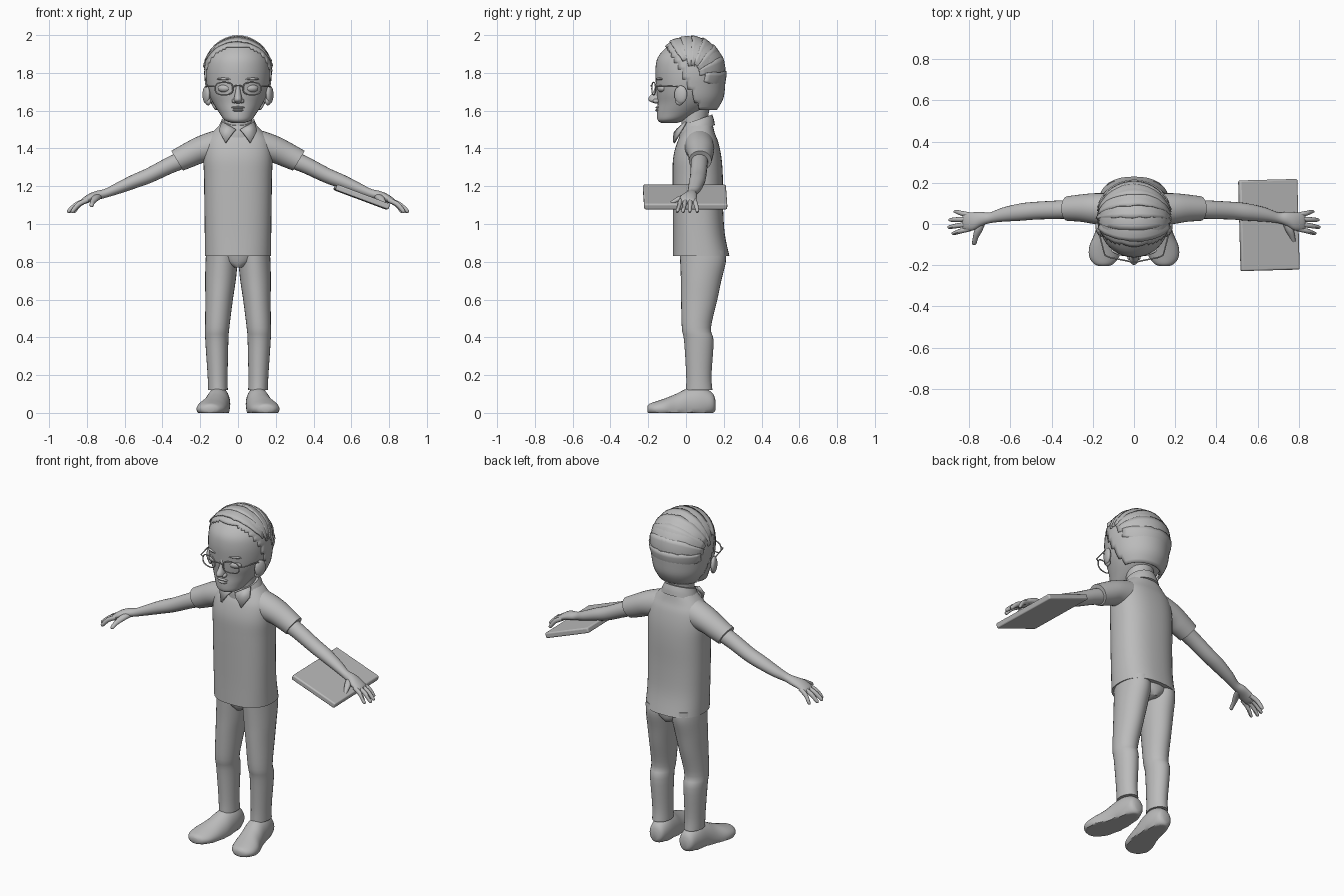
import bpy, bmesh, math, random
from mathutils import Vector

random.seed(4)
cube = bpy.data.objects.get("Cube")
if cube:
    bpy.data.objects.remove(cube, do_unlink=True)

grey = bpy.data.materials.new("plain grey")
grey.use_nodes = True
grey.diffuse_color = (0.5, 0.5, 0.5, 1)
grey.node_tree.nodes["Principled BSDF"].inputs["Base Color"].default_value = (0.5, 0.5, 0.5, 1)


def finish(name, bm, angle=40):
    bmesh.ops.recalc_face_normals(bm, faces=bm.faces)
    me = bpy.data.meshes.new(name)
    bm.to_mesh(me)
    bm.free()
    me.materials.append(grey)
    me.shade_smooth()
    me.set_sharp_from_angle(angle=math.radians(angle))
    ob = bpy.data.objects.new(name, me)
    bpy.context.collection.objects.link(ob)
    return ob


def smooth_sections(sections, steps):
    """Catmull-Rom through the sections; each is padded with a zero shear."""
    rows = [tuple(s) + (0,) * (6 - len(s)) for s in sections]
    out = []
    for i in range(len(rows) - 1):
        a, b, c, d = rows[max(i - 1, 0)], rows[i], rows[i + 1], rows[min(i + 2, len(rows) - 1)]
        for k in range(steps):
            t = k / steps
            out.append([0.5 * (2 * q + (r - p) * t + (2 * p - 5 * q + 4 * r - s) * t * t
                               + (3 * q - p - 3 * r + s) * t ** 3) for p, q, r, s in zip(a, b, c, d)])
    return out + [rows[-1]]


def loft(name, sections, axis="z", side=1, n=28, power=2.0, steps=4, floor=None, keep=None):
    """Sections: position along axis, two centre values, two radii, shear."""
    bm = bmesh.new()
    rings = []
    for p, c1, c2, r1, r2, shear in smooth_sections(sections, steps):
        ring = []
        for k in range(n):
            a = math.tau * k / n
            u, v = math.cos(a), math.sin(a)
            u = math.copysign(abs(u) ** (2 / power), u) * r1
            v = math.copysign(abs(v) ** (2 / power), v) * r2
            q = p + shear * v
            co = {"z": (c1 + u, c2 + v, q), "x": (q, c1 + u, c2 + v), "y": (c1 + u, q, c2 + v)}[axis]
            z = co[2] if floor is None else max(co[2], floor)
            ring.append(bm.verts.new((co[0] * side, co[1], z)))
        rings.append(ring)
    for lo, hi in zip(rings, rings[1:]):
        for k in range(n):
            j = (k + 1) % n
            bm.faces.new((lo[k], lo[j], hi[j], hi[k]))
    bm.faces.new(rings[0])
    bm.faces.new(rings[-1])
    if keep:
        drop = [f for f in bm.faces if not keep(f.calc_center_median())]
        bmesh.ops.delete(bm, geom=drop, context="FACES")
    return finish(name, bm)


def ball(name, centre, radii, turn=0):
    bm = bmesh.new()
    bmesh.ops.create_uvsphere(bm, u_segments=20, v_segments=12, radius=1)
    ob = finish(name, bm, 180)
    ob.location, ob.scale = centre, radii
    ob.rotation_euler.z = turn
    return ob


def wire(name, points, radius, closed=False):
    cu = bpy.data.curves.new(name, "CURVE")
    cu.dimensions, cu.bevel_depth, cu.bevel_resolution = "3D", radius, 2
    sp = cu.splines.new("POLY")
    sp.points.add(len(points) - 1)
    for p, co in zip(sp.points, points):
        p.co = (*co, 1)
    sp.use_cyclic_u = closed
    cu.materials.append(grey)
    ob = bpy.data.objects.new(name, cu)
    bpy.context.collection.objects.link(ob)
    return ob


def solidify(ob, thickness, offset=0):
    mod = ob.modifiers.new("thickness", "SOLIDIFY")
    mod.thickness, mod.offset = thickness, offset


# Shirt, hips and neck
loft("shirt_body", [(.83, 0, .08, .176, .15), (.95, 0, .068, .176, .137), (1.1, 0, .063, .178, .133),
                    (1.25, 0, .062, .18, .133), (1.35, 0, .06, .183, .128), (1.43, 0, .062, .172, .11),
                    (1.48, 0, .065, .14, .088), (1.53, 0, .07, .09, .07)], n=40, power=2.4)
loft("trouser_hips", [(.77, 0, .09, .03, .1), (.8, 0, .09, .1, .115), (.86, 0, .085, .165, .125)])
loft("neck", [(1.42, 0, .05, .085, .07), (1.5, 0, .047, .078, .07), (1.55, 0, .045, .075, .07),
              (1.64, 0, .05, .08, .08)])
loft("collar_band", [(1.49, 0, .058, .11, .095, .35), (1.52, 0, .056, .1, .092, .35),
                     (1.55, 0, .055, .086, .084, .35)])

for s, word in ((1, "left"), (-1, "right")):
    # Collar point
    bm = bmesh.new()
    bm.faces.new([bm.verts.new((x * s, y, z)) for x, y, z in
                  ((.012, -.046, 1.5), (.03, -.062, 1.48), (.066, -.064, 1.43), (.1, -.03, 1.49), (.085, 0, 1.54))])
    solidify(finish(word + "_collar_point", bm), .012)

    # Sleeve and bare arm
    loft(word + "_sleeve", [(.08, .07, 1.41, .08, .09), (.13, .07, 1.41, .08, .083), (.2, .075, 1.393, .074, .07, .2),
                            (.26, .077, 1.365, .066, .06, .45), (.322, .075, 1.335, .06, .052, .6)], "x", s)
    loft(word + "_arm", [(.25, .075, 1.355, .045, .045, .4), (.35, .07, 1.316, .045, .041, .4),
                         (.47, .065, 1.257, .043, .037, .4), (.55, .058, 1.225, .042, .034, .4),
                         (.64, .045, 1.187, .034, .027, .4), (.7, .03, 1.163, .026, .022, .3),
                         (.74, .025, 1.153, .034, .023, .3), (.78, .013, 1.14, .044, .021, .3),
                         (.82, .01, 1.12, .042, .015, .3), (.832, .01, 1.113, .03, .006, .3)], "x", s, 20)

    # Fingers and thumb
    for i, (y0, y1, tip) in enumerate(((-.024, -.045, .885), (0, -.015, .905), (.024, .02, .9), (.044, .06, .875))):
        mid = (.8 + tip) / 2
        loft(f"{word}_finger_{i + 1}", [(.795, y0, 1.128, .012, .012, .4), (mid, (y0 + y1) / 2, 1.105, .012, .012, .5),
                                       (tip - .01, y1, 1.07, .009, .01, .5), (tip, y1, 1.064, .003, .003, .5)], "x", s, 10)
    loft(word + "_thumb", [(.02, .735, 1.148, .02, .016), (-.03, .755, 1.135, .02, .016), (-.07, .77, 1.115, .013, .013),
                           (-.095, .775, 1.1, .011, .011), (-.103, .777, 1.097, .003, .003)], "y", s, 12)

    # Trouser leg and shoe
    loft(word + "_trouser_leg", [(.86, .085, .088, .083, .122), (.8, .087, .09, .085, .121), (.7, .093, .08, .081, .107),
                                 (.6, .1, .07, .073, .096), (.45, .11, .055, .064, .077), (.38, .112, .068, .061, .078),
                                 (.2, .108, .068, .053, .067), (.12, .106, .07, .052, .07)], side=s)
    loft(word + "_shoe", [(.156, .1, .04, .02, .025), (.14, .1, .05, .045, .055), (.08, .102, .05, .06, .088),
                          (.01, .108, .04, .066, .09), (-.05, .12, .02, .073, .082), (-.11, .137, .02, .08, .057),
                          (-.16, .145, .02, .072, .04), (-.193, .147, .02, .048, .028), (-.205, .147, .02, .02, .015)],
         "y", s, floor=0)

    # Ear, closed eye, brow and nostril
    ball(word + "_ear", (s * .168, -.028, 1.685), (.017, .036, .048), s * -.35)
    ball(word + "_ear_lobe", (s * .158, -.035, 1.65), (.014, .022, .022), s * -.35)
    ball(word + "_eyelid", (s * .072, -.128, 1.718), (.036, .022, .021), s * .3)
    ball(word + "_brow", (s * .072, -.14, 1.768), (.042, .011, .007), s * .3)
    ball(word + "_nostril", (s * .02, -.158, 1.651), (.013, .018, .012))

    # Spectacle rim and temple
    rim = []
    for k in range(28):
        c, d = math.cos(math.tau * k / 28), math.sin(math.tau * k / 28)
        x = .074 + math.copysign(abs(c) ** .75, c) * .047
        rim.append((s * x, -.186 + .2 * x, 1.717 + math.copysign(abs(d) ** .75, d) * .033))
    wire(word + "_spectacle_rim", rim, .0035, True)
    wire(word + "_spectacle_temple", [(s * .121, -.162, 1.728), (s * .142, -.15, 1.73), (s * .168, -.05, 1.728),
                                      (s * .168, -.01, 1.715)], .0035)

wire("spectacle_bridge", [(-.027, -.18, 1.725), (-.01, -.186, 1.733), (.01, -.186, 1.733), (.027, -.18, 1.725)], .0035)

# Head, nose and lips
loft("head", [(1.535, 0, -.09, .03, .04), (1.55, 0, -.075, .07, .075), (1.59, 0, -.035, .1, .118),
              (1.64, 0, 0, .132, .15), (1.69, 0, .01, .155, .165), (1.75, 0, .015, .168, .175),
              (1.82, 0, .015, .17, .177), (1.88, 0, .015, .158, .165), (1.93, 0, .02, .125, .13),
              (1.965, 0, .025, .08, .085), (1.98, 0, .03, .02, .02)], n=40)
loft("nose", [(1.745, 0, -.148, .01, .01), (1.7, 0, -.152, .014, .022), (1.668, 0, -.16, .021, .038),
              (1.65, 0, -.16, .022, .034), (1.638, 0, -.152, .01, .012)], n=16)
ball("upper_lip", (0, -.144, 1.617), (.036, .018, .007))
ball("lower_lip", (0, -.144, 1.602), (.03, .019, .008))


# Hair: cap behind a slanting hairline
def in_hair(p):
    line = .035 - .5 * (p.z - 1.68) if p.z < 1.86 else -.055 - .6 * (p.z - 1.86)
    return p.y > line and p.z > 1.6


cap = loft("hair_cap", [(1.59, 0, .06, .115, .095), (1.66, 0, .04, .155, .156), (1.73, 0, .03, .172, .177),
                        (1.8, 0, .028, .179, .181), (1.87, 0, .025, .171, .175), (1.92, 0, .02, .148, .15),
                        (1.96, 0, .02, .105, .108), (1.983, 0, .02, .05, .05), (1.988, 0, .02, .01, .01)],
           n=48, keep=in_hair)
solidify(cap, .014, -1)

# Hair: overlapping bands swept from side to side, each raised at its front edge
centre = Vector((0, .025, 1.79))
edges = [56, 74, 92, 110, 130, 152, 175, 198]
for i, (start, end) in enumerate(zip(edges, edges[1:])):
    bm = bmesh.new()
    left, right = (random.uniform(62, 80) for _ in range(2))
    lift = 1.07 if i == 0 else 1.03
    grid = []
    for k in range(17):
        u = math.radians(-right + (left + right) * k / 16)
        row = []
        for j in range(5):
            a = math.radians(start + (end + 7 - start) * j / 4 + random.uniform(-1.5, 1.5) * (j in (0, 4)))
            r = lift + (.985 - lift) * j / 4
            row.append(bm.verts.new(centre + Vector((.181 * math.sin(u) * r, -.182 * math.cos(u) * math.cos(a) * r,
                                                     .2 * math.cos(u) * math.sin(a) * r))))
        grid.append(row)
    for g, h in zip(grid, grid[1:]):
        for j in range(4):
            bm.faces.new((g[j], g[j + 1], h[j + 1], h[j]))
    solidify(finish(f"hair_band_{i + 1}", bm), .008)

# Tablet carried under the left hand
bm = bmesh.new()
bmesh.ops.create_cube(bm, size=1)
bmesh.ops.scale(bm, vec=(.3, .44, .032), verts=bm.verts)
tablet = finish("tablet", bm)
tablet.location = (.655, -.005, 1.143)
tablet.rotation_euler = (0, math.radians(20.5), math.radians(1.5))
bevel = tablet.modifiers.new("rounded edges", "BEVEL")
bevel.width, bevel.segments = .008, 3
